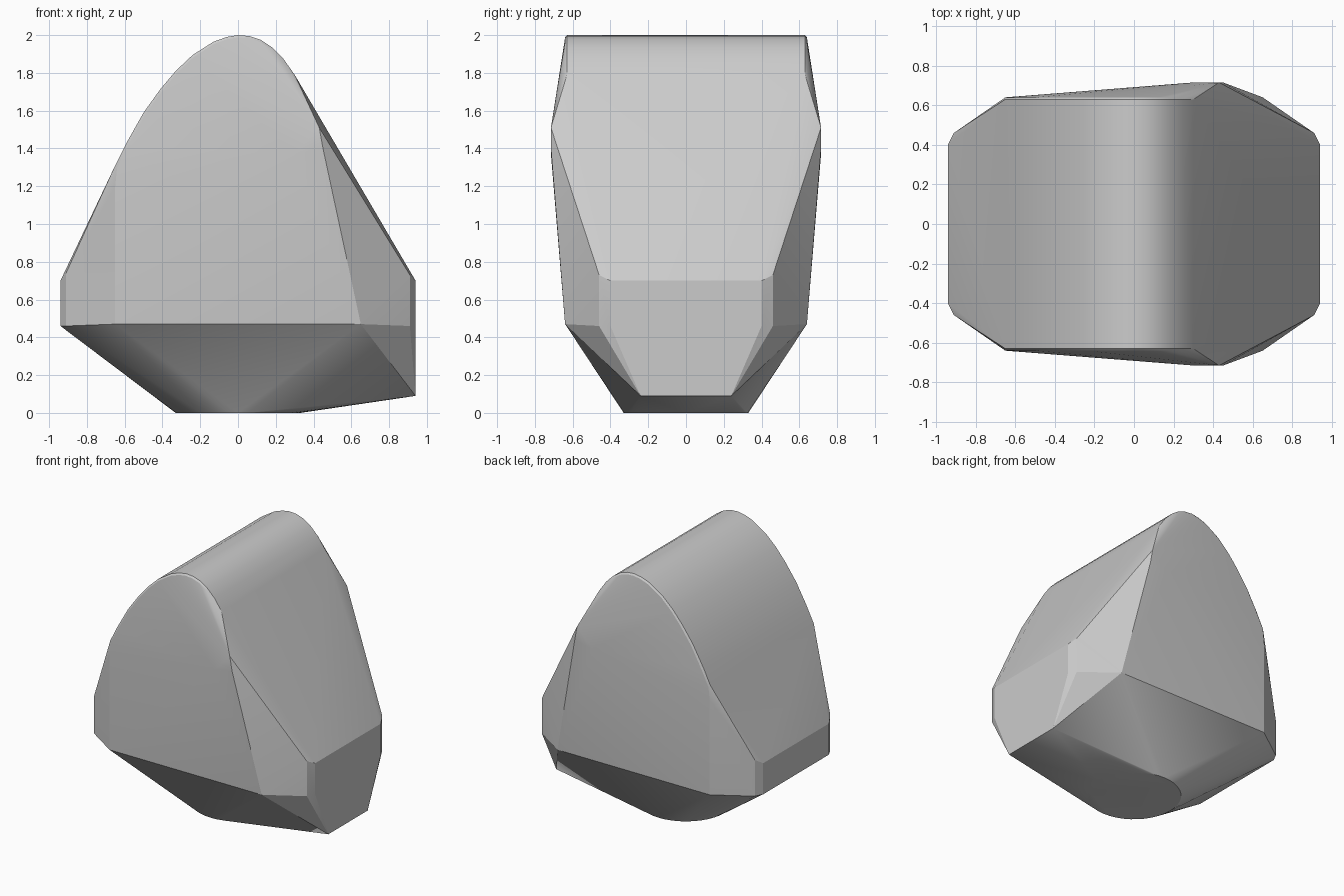
import bpy, bmesh, math

cube = bpy.data.objects.get("Cube")
if cube:
    bpy.data.objects.remove(cube, do_unlink=True)

# One plain stone colour
stone = bpy.data.materials.new("stone grey")
stone.use_nodes = True
grey = (0.6, 0.6, 0.6, 1)
stone.diffuse_color = grey
stone.node_tree.nodes["Principled BSDF"].inputs["Base Color"].default_value = grey

# Rounded crest profile (x, z), swept from front to back
crest = [(-0.65, 1.31), (-0.59, 1.43), (-0.5, 1.59), (-0.41, 1.715), (-0.33, 1.81),
         (-0.24, 1.895), (-0.13, 1.965), (-0.06, 1.99), (0, 2), (0.06, 1.995),
         (0.12, 1.975), (0.18, 1.935), (0.24, 1.875), (0.3, 1.79)]

# Corners of one half (x, y, z)
corners = [
    (-0.65, 0.64, 0.47), (-0.65, 0.64, 1.2), (0.65, 0.64, 0.47),        # side faces
    (0.3, 0.715, 1.37), (0.45, 0.715, 1.4), (0.43, 0.715, 1.51),        # shoulder bulge
    (-0.94, 0.4, 0.46), (-0.94, 0.4, 0.7),                              # left-hand end
    (-0.91, 0.46, 0.46), (-0.91, 0.46, 0.74),
    (0.94, 0.24, 0.09), (0.94, 0.4, 0.46), (0.94, 0.4, 0.7),            # right-hand end
    (0.91, 0.46, 0.46), (0.91, 0.46, 0.73),
]
corners += [(x, 0.63, z) for x, z in crest]
# Narrow bevel along the crest rim
corners += [(x * 0.985, 0.64, z - 0.012) for x, z in crest]

bm = bmesh.new()
for x, y, z in corners:
    for side in (-1, 1):
        bm.verts.new((x, y * side, z))
# Round flat base
bmesh.ops.create_circle(bm, segments=40, radius=0.33)

# Wrap everything in one convex skin and merge flat triangles
hull = bmesh.ops.convex_hull(bm, input=bm.verts[:])
spare = {v for key in ("geom_interior", "geom_unused") for v in hull[key]
         if isinstance(v, bmesh.types.BMVert)}
bmesh.ops.delete(bm, geom=list(spare), context='VERTS')
bmesh.ops.dissolve_limit(bm, angle_limit=math.radians(0.5),
                         verts=bm.verts[:], edges=bm.edges[:])
bmesh.ops.recalc_face_normals(bm, faces=bm.faces[:])

mesh = bpy.data.meshes.new("boulder")
bm.to_mesh(mesh)
bm.free()
mesh.materials.append(stone)
boulder = bpy.data.objects.new("boulder", mesh)
bpy.context.collection.objects.link(boulder)

# Smooth the rounded areas, keep the cut edges crisp
bpy.ops.object.select_all(action='DESELECT')
boulder.select_set(True)
bpy.context.view_layer.objects.active = boulder
bpy.ops.object.shade_smooth_by_angle(angle=math.radians(20))
